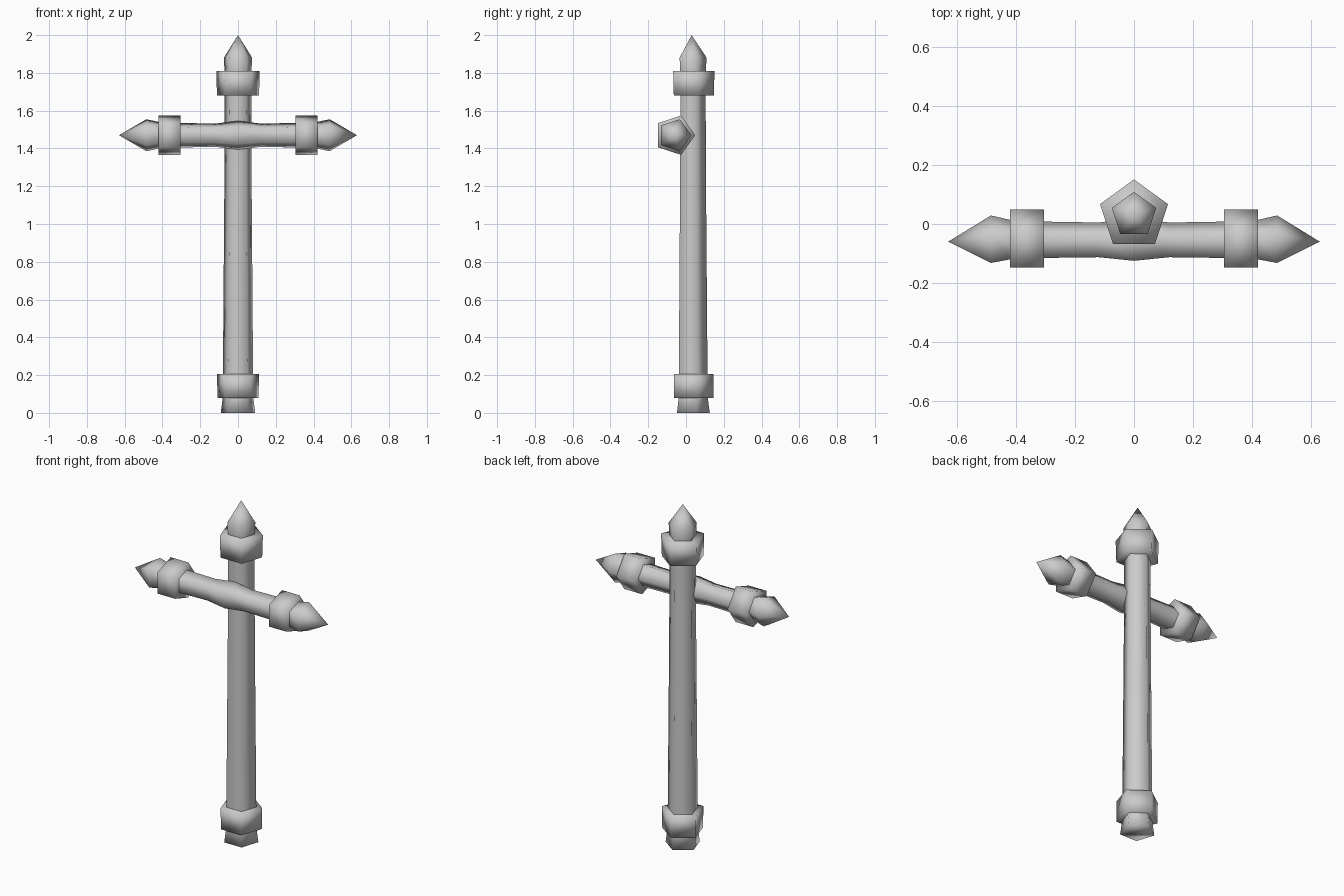
import bpy, bmesh, math
from mathutils import Vector, Matrix

cube = bpy.data.objects.get("Cube")
if cube:
    bpy.data.objects.remove(cube, do_unlink=True)

stone = bpy.data.materials.new("grey stone")
stone.use_nodes = True
stone.diffuse_color = (0.6, 0.6, 0.6, 1)
stone.node_tree.nodes["Principled BSDF"].inputs["Base Color"].default_value = (0.6, 0.6, 0.6, 1)

SIDES = 5
POST_Y = 0.03
BAR_Y, BAR_Z = -0.06, 1.47


def pentagon_lathe(name, profile, matrix):
    """Skin pentagon rings given as (height, radius); radius 0 makes a point."""
    bm = bmesh.new()
    rings = []
    for h, r in profile:
        count = SIDES if r else 1
        angles = [math.pi / 2 + math.tau * i / SIDES for i in range(count)]
        rings.append([bm.verts.new((r * math.cos(a), r * math.sin(a), h)) for a in angles])
    for low, high in zip(rings, rings[1:]):
        for i in range(SIDES):
            j = (i + 1) % SIDES
            corners = [low[i % len(low)], low[j % len(low)], high[j % len(high)], high[i % len(high)]]
            bm.faces.new(list(dict.fromkeys(corners)))
    for ring in (rings[0], rings[-1]):
        if len(ring) == SIDES:
            bm.faces.new(ring)
    bm.transform(matrix)
    bmesh.ops.recalc_face_normals(bm, faces=bm.faces)
    for f in bm.faces:
        f.smooth = True
    mesh = bpy.data.meshes.new(name)
    bm.to_mesh(mesh)
    bm.free()
    mesh.materials.append(stone)
    obj = bpy.data.objects.new(name, mesh)
    bpy.context.collection.objects.link(obj)
    return obj


# Upright post with flared foot and pointed tip
upright = Matrix.Translation((0, POST_Y, 0))
pentagon_lathe("post", [(0, 0.096), (0.08, 0.085), (0.2, 0.084), (1.2, 0.076), (1.68, 0.074),
                        (1.81, 0.075), (1.88, 0.079), (2, 0)], upright)

# Collars on the post
pentagon_lathe("lower_collar", [(0.08, 0.115), (0.205, 0.116)], upright)
pentagon_lathe("upper_collar", [(1.68, 0.117), (1.81, 0.121)], upright)

# Crossbar lies along x, with a ridge of each pentagon pointing back
sideways = Matrix.Translation((0, BAR_Y, BAR_Z)) @ Matrix.Rotation(math.pi / 2, 4, "Y")
sideways = sideways @ Matrix.Rotation(0, 4, "Z")
half_bar = [(0.12, 0.065), (0.3, 0.068), (0.42, 0.074), (0.485, 0.089), (0.63, 0)]
bar = [(-x, r) for x, r in reversed(half_bar)] + [(0, 0.08)] + half_bar
pentagon_lathe("crossbar", bar, sideways)

# Collars on the crossbar
for side, name in ((1, "left"), (-1, "right")):
    pentagon_lathe(name + "_bar_collar", [(side * 0.305, 0.109), (side * 0.42, 0.109)], sideways)
